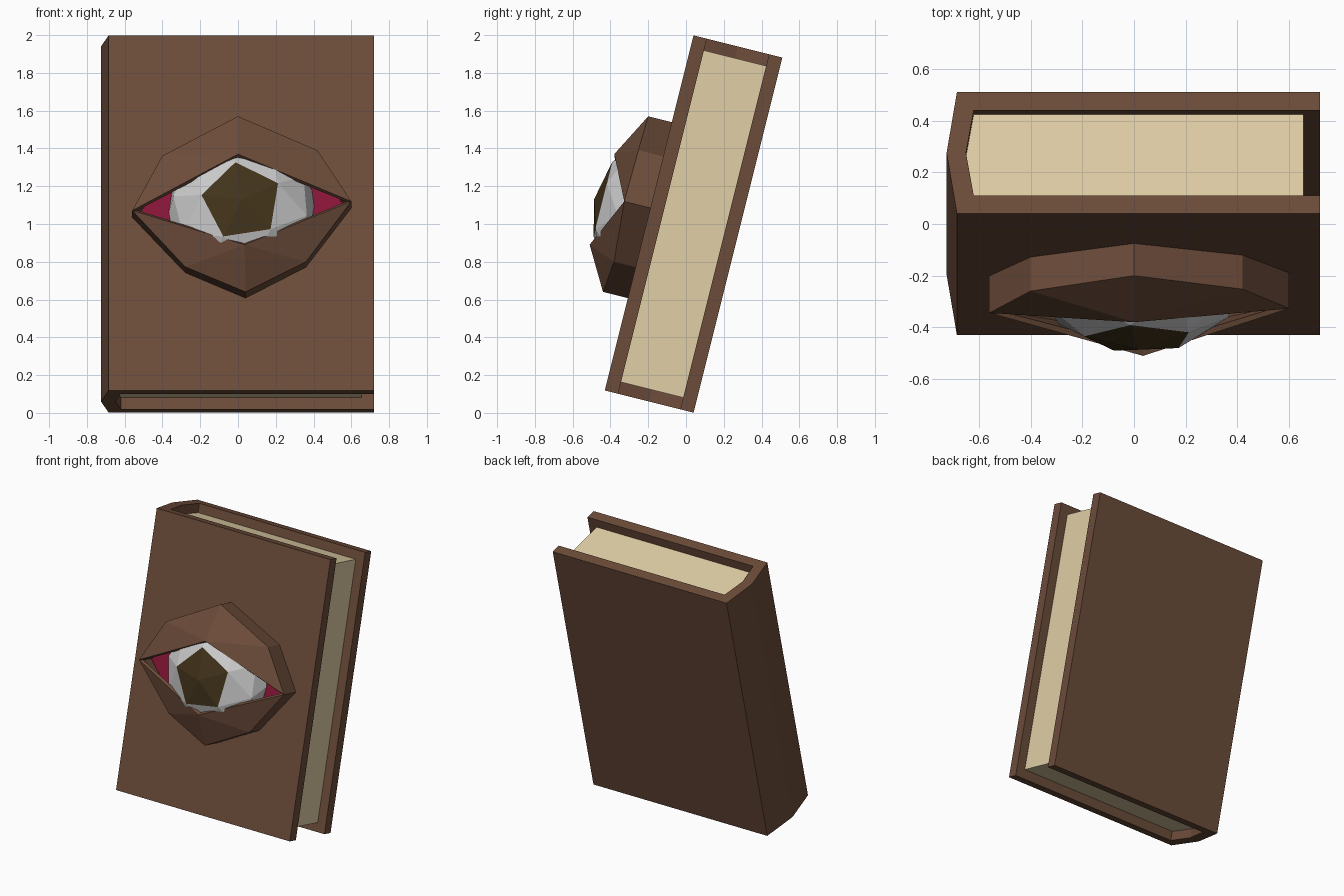
import bpy, bmesh, math
from mathutils import Matrix

if "Cube" in bpy.data.objects:
    bpy.data.objects.remove(bpy.data.objects["Cube"])

# Everything is designed upright (x width, y depth, z height), then leaned back
LEAN = Matrix.Translation((0, 0.04, 1.0)) @ Matrix.Rotation(math.radians(-14.04), 4, 'X')


def material(name, rgb):
    m = bpy.data.materials.new(name)
    m.diffuse_color = (*rgb, 1)
    m.use_nodes = True
    m.node_tree.nodes["Principled BSDF"].inputs["Base Color"].default_value = m.diffuse_color
    return m


leather = material("leather", (0.15, 0.072, 0.042))
paper = material("paper", (0.75, 0.62, 0.38))
white = material("eye_white", (0.78, 0.78, 0.78))
brown = material("iris_brown", (0.055, 0.034, 0.011))
red = material("flesh_red", (0.25, 0.008, 0.04))


def add_object(name, bm, *mats):
    bmesh.ops.recalc_face_normals(bm, faces=bm.faces)
    mesh = bpy.data.meshes.new(name)
    bm.to_mesh(mesh)
    bm.free()
    mesh.transform(LEAN)
    for m in mats:
        mesh.materials.append(m)
    ob = bpy.data.objects.new(name, mesh)
    bpy.context.collection.objects.link(ob)
    return ob


def prism(name, profile, half_height, mat):
    """Extrude an (x, y) profile symmetrically along z."""
    bm = bmesh.new()
    face = bm.faces.new([bm.verts.new((x, y, -half_height)) for x, y in profile])
    new = bmesh.ops.extrude_face_region(bm, geom=[face])["geom"]
    bmesh.ops.translate(bm, vec=(0, 0, 2 * half_height),
                        verts=[g for g in new if isinstance(g, bmesh.types.BMVert)])
    if face.is_valid and len(bm.faces) == len(profile) + 1:
        bm.faces.new([v for v in face.verts])
    return add_object(name, bm, mat)


# Cover: C-shaped section with an angled spine
T, P = 0.2425, 0.17
prism("cover", [(0.72, -T), (-0.685, -T), (-0.725, 0), (-0.685, T), (0.72, T),
                (0.72, P), (-0.62, P), (-0.65, 0), (-0.62, -P), (0.72, -P)], 0.969, leather)

# Page block
prism("pages", [(0.655, -P), (-0.62, -P), (-0.65, 0), (-0.62, P), (0.655, P)], 0.905, paper)

# Eyelids: eight-sided rim, side wall back to the cover, fanned upper and lower lids
rim = [(0.60, -0.385, 0.027), (0.42, -0.378, 0.308), (0, -0.371, 0.495), (-0.40, -0.378, 0.278),
       (-0.56, -0.39, -0.024), (-0.28, -0.37, -0.326), (0.04, -0.378, -0.465), (0.36, -0.36, -0.296)]
bm = bmesh.new()
front = [bm.verts.new(p) for p in rim]
base = [bm.verts.new((x, -T, z)) for x, y, z in rim]
upper = bm.verts.new((0, -0.497, 0.257))
lower = bm.verts.new((0.035, -0.507, -0.24))
for i in range(8):
    j = (i + 1) % 8
    bm.faces.new((front[i], front[j], base[j], base[i]))
    bm.faces.new((front[i], front[j], upper if i < 4 else lower))
lids = add_object("eyelids", bm, leather)
sol = lids.modifiers.new("thickness", 'SOLIDIFY')
sol.thickness = 0.03
sol.offset = -1

# Flesh behind the eyeball
bm = bmesh.new()
bm.faces.new([bm.verts.new((0.02 + (x - 0.02) * 0.93, -0.3, z * 0.93)) for x, y, z in reversed(rim)])
add_object("eye_socket", bm, red)

# Eyeball: flattened icosphere, its front five triangles form the iris
bm = bmesh.new()
bmesh.ops.create_icosphere(bm, subdivisions=2, radius=1,
                           matrix=Matrix.Rotation(math.radians(27), 4, 'Z'))
for f in bm.faces:
    f.material_index = int(f.calc_center_median().z > 0.86)
bmesh.ops.transform(bm, verts=bm.verts, matrix=Matrix.Translation((0.02, -T, 0.0))
                    @ Matrix.Rotation(math.radians(90), 4, 'X')
                    @ Matrix.Diagonal((0.41, 0.41, 0.3, 1)))
add_object("eyeball", bm, white, brown)
